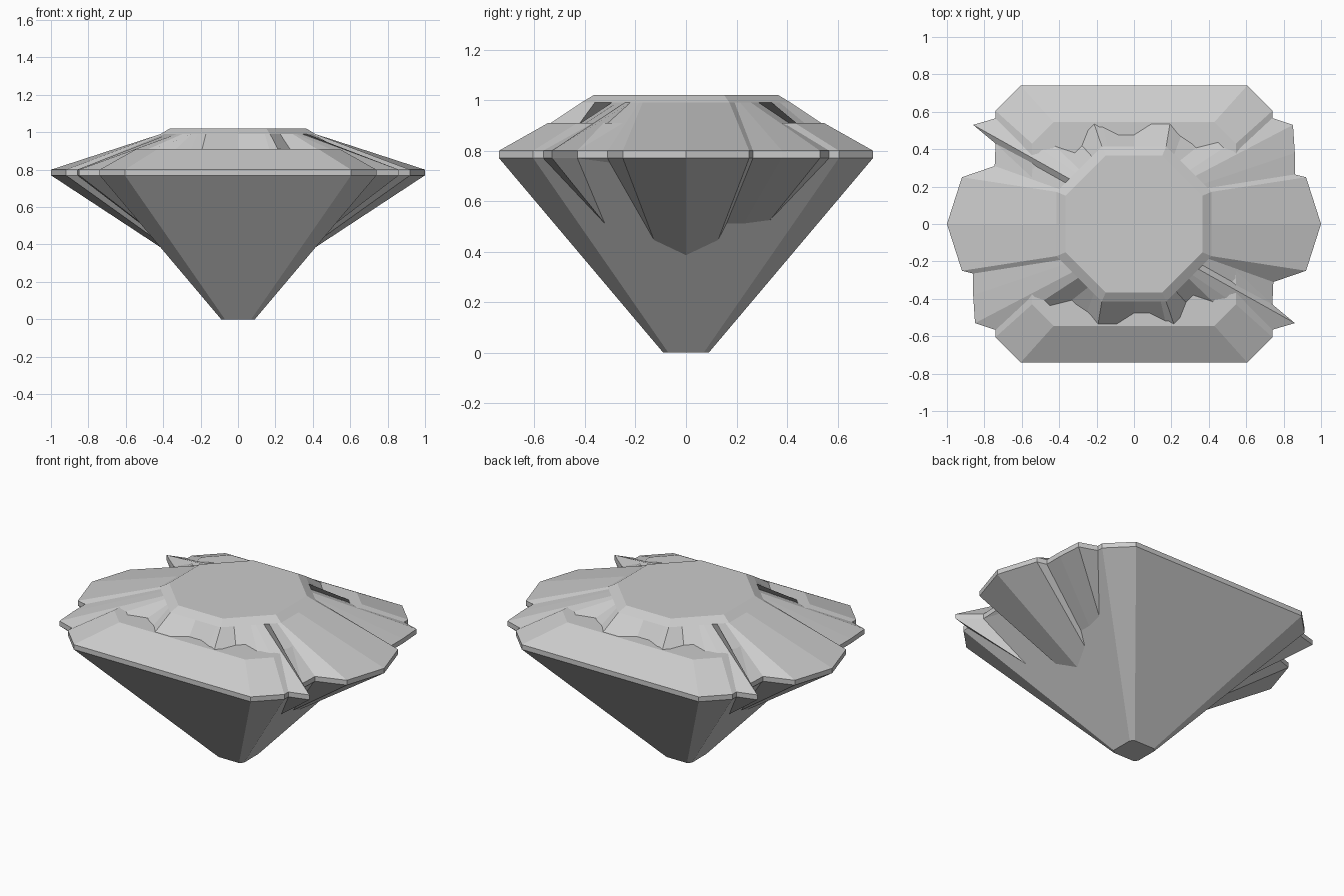
import bpy, bmesh, math

if "Cube" in bpy.data.objects:
    bpy.data.objects.remove(bpy.data.objects["Cube"])


def loft(name, rings):
    """Skin a closed stack of rings that share a vertex count."""
    bm = bmesh.new()
    loops = [[bm.verts.new(p) for p in ring] for ring in rings]
    n = len(loops[0])
    for a, b in zip(loops, loops[1:]):
        for i in range(n):
            j = (i + 1) % n
            bm.faces.new((a[i], a[j], b[j], b[i]))
    bm.faces.new(loops[0][::-1])
    bm.faces.new(loops[-1])
    bmesh.ops.recalc_face_normals(bm, faces=bm.faces[:])
    me = bpy.data.meshes.new(name)
    bm.to_mesh(me)
    bm.free()
    ob = bpy.data.objects.new(name, me)
    bpy.context.collection.objects.link(ob)
    return ob


def octagon(half, cut, z):
    """Square of given half width with its corners cut off at 'cut'."""
    h, c = half, cut
    return [(x, y, z) for x, y in ((h, -c), (h, c), (c, h), (-c, h),
                                   (-h, c), (-h, -c), (-c, -h), (c, -h))]


def on_octagon(half, deg, z):
    """Point on a regular octagon at a given angle."""
    a = math.radians(deg)
    off = (a + math.pi / 8) % (math.pi / 4) - math.pi / 8
    r = half / math.cos(off)
    return (r * math.cos(a), r * math.sin(a), z)


# Square-cut stone: culet, girdle and flat ledge
loft("square_cut_stone", [
    octagon(0.09, 0.07, 0.0),
    octagon(0.74, 0.605, 0.77),
    octagon(0.74, 0.605, 0.80),
    octagon(0.545, 0.43, 0.91),
])

# Shattered stone: half of the jagged girdle (x, y, angle where it meets the table ring)
half = [
    (1.00, 0.00, 0), (0.92, 0.25, 22.5), (0.86, 0.265, 26), (0.86, 0.38, 30),
    (0.85, 0.53, 38), (0.73, 0.57, 44), (0.45, 0.50, 54), (0.30, 0.60, 60),
    (0.22, 0.70, 67.5), (0.00, 0.56, 90), (-0.20, 0.66, 109), (-0.27, 0.70, 112.5),
    (-0.35, 0.50, 122), (-0.60, 0.585, 135), (-0.74, 0.565, 139), (-0.86, 0.53, 145),
    (-0.74, 0.43, 149), (-0.745, 0.31, 155), (-0.92, 0.25, 157.5),
]
# The other half is the same outline turned by half a turn
outline = half + [(-x, -y, a + 180) for x, y, a in half]

loft("shattered_stone", [
    [(x * 0.3, y * 0.3, 0.31) for x, y, a in outline],
    [(x, y, 0.77) for x, y, a in outline],
    [(x, y, 0.80) for x, y, a in outline],
    [on_octagon(0.415, a, 0.99) for x, y, a in outline],
    [on_octagon(0.365, a, 1.02) for x, y, a in outline],
])
